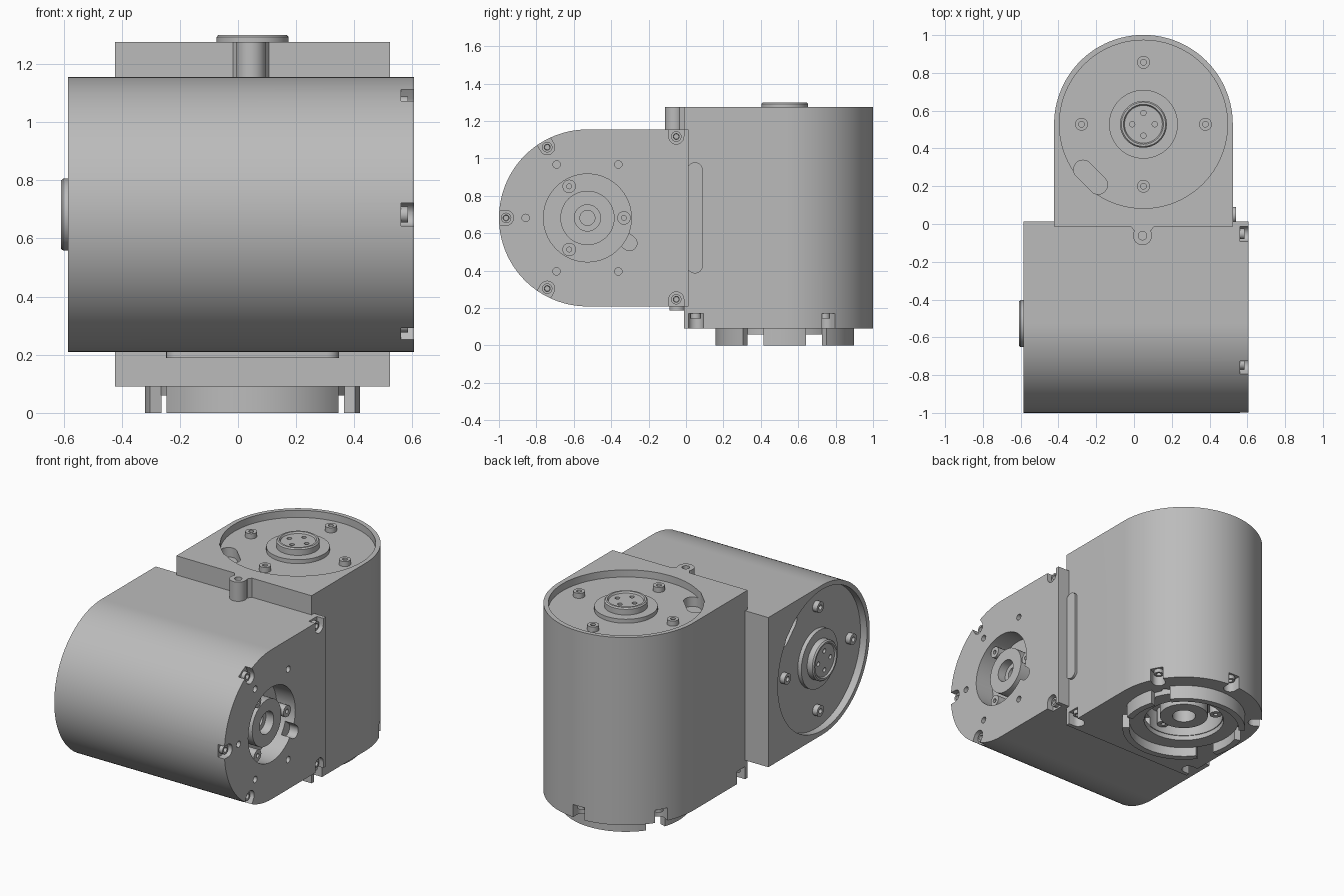
import bpy, bmesh
from math import sin, cos, pi, radians, atan2
from mathutils import Matrix, Vector

cube = bpy.data.objects.get("Cube")
if cube:
    bpy.data.objects.remove(cube, do_unlink=True)

grey = bpy.data.materials.new("machined grey")
grey.use_nodes = True
grey.diffuse_color = (0.5, 0.5, 0.5, 1)
grey.node_tree.nodes["Principled BSDF"].inputs["Base Color"].default_value = (0.5, 0.5, 0.5, 1)


def make(name, bm):
    bmesh.ops.recalc_face_normals(bm, faces=bm.faces)
    mesh = bpy.data.meshes.new(name)
    bm.to_mesh(mesh)
    bm.free()
    mesh.materials.append(grey)
    ob = bpy.data.objects.new(name, mesh)
    bpy.context.collection.objects.link(ob)
    return ob


def prism(name, outline, z0, z1):
    bm = bmesh.new()
    face = bm.faces.new([bm.verts.new((x, y, z0)) for x, y in outline])
    ext = bmesh.ops.extrude_face_region(bm, geom=[face])
    tops = [v for v in ext["geom"] if isinstance(v, bmesh.types.BMVert)]
    bmesh.ops.translate(bm, verts=tops, vec=(0, 0, z1 - z0))
    return make(name, bm)


def arc(r, a0, a1, n, c=(0, 0)):
    steps = [a0 + (a1 - a0) * i / n for i in range(n + 1)]
    return [(c[0] + r * cos(a), c[1] + r * sin(a)) for a in steps]


def slot(name, p, q, r, z0, z1, n=12):
    """Rounded slot from p to q."""
    a = atan2(q[1] - p[1], q[0] - p[0])
    return prism(name, arc(r, a - pi / 2, a + pi / 2, n, q) + arc(r, a + pi / 2, a + 1.5 * pi, n, p), z0, z1)


def disc(name, c, r, z0, z1, n=24):
    return prism(name, arc(r, 0, 2 * pi, n, c)[:-1], z0, z1)


def lathe(name, profile, c=(0, 0), n=48):
    """Closed (radius, height) profile turned about z."""
    bm = bmesh.new()
    rings = [[bm.verts.new((c[0] + r * cos(2 * pi * i / n), c[1] + r * sin(2 * pi * i / n), z))
              for i in range(n)] for r, z in profile]
    for k, a in enumerate(rings):
        b = rings[(k + 1) % len(rings)]
        for i in range(n):
            j = (i + 1) % n
            bm.faces.new((a[i], a[j], b[j], b[i]))
    return make(name, bm)


def tube(name, c, r0, r1, z0, z1, n=48):
    return lathe(name, [(r0, z0), (r1, z0), (r1, z1), (r0, z1)], c, n)


def sector(name, r0, r1, mid, half, z0, z1):
    a, b = radians(mid - half), radians(mid + half)
    return prism(name, arc(r1, a, b, 24) + arc(r0, b, a, 24), z0, z1)


def cut(ob, cutters):
    for c in cutters:
        mod = ob.modifiers.new("cut", "BOOLEAN")
        mod.operation, mod.solver, mod.object = "DIFFERENCE", "EXACT", c
    dg = bpy.context.evaluated_depsgraph_get()
    mesh = bpy.data.meshes.new_from_object(ob.evaluated_get(dg))
    ob.modifiers.clear()
    ob.data = mesh
    for c in cutters:
        bpy.data.objects.remove(c, do_unlink=True)


def polar(r, deg):
    return (r * cos(radians(deg)), r * sin(radians(deg)))


R, FLAT, FLOOR = 0.473, -0.54, 0.045


def housing(prefix, height, frame, notch, tab_z, boss_top):
    """One D-shaped drive housing: connector cap at +z, open coupling face at z = 0."""
    parts = []
    floor = height - FLOOR
    body = prism(prefix + "_body", arc(R, 0, pi, 64) + [(-R, FLAT), (R, FLAT)], 0, height)
    parts.append(body)

    # Cap recess, cable slot and the coupling pocket with its key
    cutters = [disc("c", (0, 0), 0.445, floor, height + 0.1, 96),
               slot("c", (-0.32, -0.24), (-0.24, -0.32), 0.05, floor - 0.06, height),
               disc("c", (0, 0), 0.235, -0.1, 0.13, 64),
               slot("c", (0.1, -0.18), (0.135, -0.225), 0.04, -0.1, 0.06)]
    # Tapped holes around the coupling face
    for a in (90, 30, 150, -30, -150):
        cutters.append(disc("c", polar(0.33, a), 0.02, -0.1, 0.06, 16))
    # Edge notches with their screws
    spots = [((0, 0.435), (0, 1))]
    for s in (-1, 1):
        spots += [((s * 0.378, 0.215), (s * 0.87, 0.5)), ((s * 0.435, -0.475), (s, 0))]
    for p, d in spots:
        q = (p[0] + d[0] * 0.12, p[1] + d[1] * 0.12)
        cutters.append(slot("c", p, q, 0.04, -0.1, notch))
        parts.append(lathe(prefix + "_edge_screw", [(0.013, notch + 0.01), (0.028, notch + 0.01),
                     (0.028, notch - 0.025), (0.016, notch - 0.025)], p, 16))
    cut(body, cutters)

    # Coupling hub and lugs inside the pocket
    parts.append(lathe(prefix + "_hub", [(0.04, 0.14), (0.145, 0.14), (0.145, boss_top),
                                         (0.07, boss_top), (0.07, 0.09), (0.04, 0.09)]))
    for a in (-90, 30, 150):
        parts.append(tube(prefix + "_lug", polar(0.195, a), 0.013, 0.036, 0.03, 0.14, 20))

    # Connector flange, shell and socket
    parts.append(tube(prefix + "_flange", (0, 0), 0.11, 0.182, floor - 0.01, floor + 0.025, 64))
    top = height + 0.024
    parts.append(lathe(prefix + "_connector_shell", [(0.1, floor), (0.124, floor), (0.124, top - 0.008),
                                                     (0.117, top), (0.106, top), (0.1, top - 0.01)]))
    socket = disc(prefix + "_connector_socket", (0, 0), 0.103, floor - 0.005, top - 0.01, 48)
    cut(socket, [disc("c", polar(0.06, a), 0.014, top - 0.04, top + 0.1, 16) for a in range(0, 360, 90)])
    parts.append(socket)
    # Cap screws
    for a in range(0, 360, 90):
        parts.append(tube(prefix + "_cap_screw", polar(0.328, a), 0.015, 0.034, floor - 0.005, floor + 0.032, 20))
    # Joining tab beside the flat wall
    parts.append(slot(prefix + "_joining_tab", (-0.255, -0.575), (0.255, -0.575), 0.042, tab_z, tab_z + 0.04))

    place(parts, frame)


def place(parts, frame):
    for ob in parts:
        ob.data.transform(frame)
        bpy.ops.object.select_all(action="DESELECT")
        ob.select_set(True)
        bpy.context.view_layer.objects.active = ob
        bpy.ops.object.shade_smooth_by_angle(angle=radians(30))


upright = Matrix.Translation((0.05, 0.528, 0.09))
lying = Matrix.Translation((0.605, -0.527, 0.682)) @ Matrix(
    ((0, 0, -1), (0, -1, 0), (-1, 0, 0))).to_4x4()
housing("upright", 1.186, upright, 0.08, 0.098, 0)
housing("lying", 1.19, lying, 0.045, 0.066, 0.035)

# Output ring below the upright housing
extras = [sector("output_ring_segment", 0.33, 0.37, mid, half, -0.09, 0.01)
          for mid, half in ((0, 18), (90, 53), (180, 18), (270, 53))]
extras.append(tube("output_ring_seat", (0, 0), 0.24, 0.332, -0.03, 0.01, 64))
# Screw eye resting on the lying housing
extras.append(tube("screw_eye", (-0.005, -0.59), 0.022, 0.05, 1.064, 1.186, 32))
extras.append(prism("screw_eye_web", [(-0.07, -0.535), (-0.05, -0.563), (0.04, -0.563), (0.06, -0.535)],
                    1.064, 1.186))
place(extras, upright)
